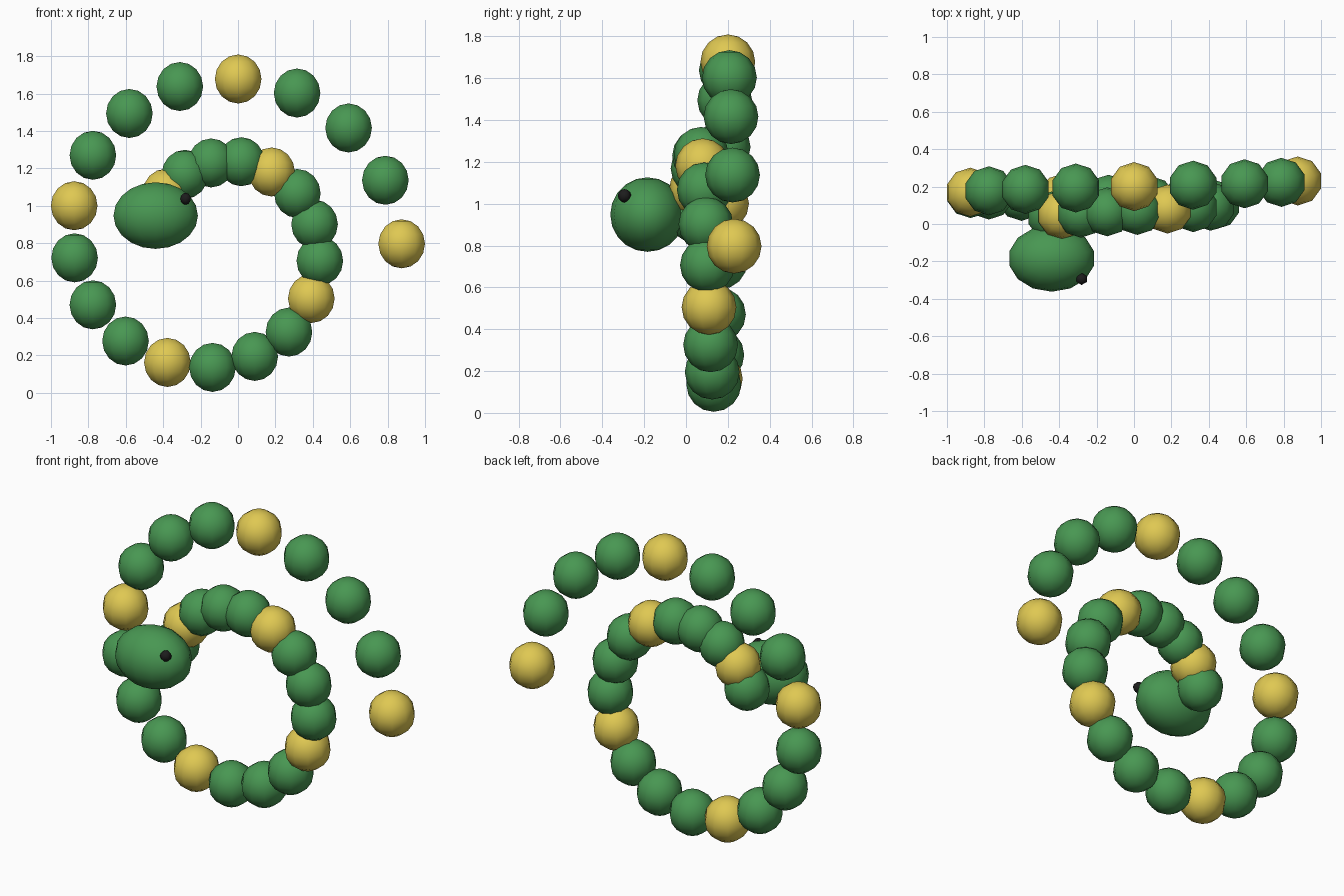
import bpy
import math
from mathutils import Vector

cube = bpy.data.objects.get("Cube")
if cube:
    bpy.data.objects.remove(cube, do_unlink=True)


def make_material(name, rgb):
    mat = bpy.data.materials.new(name)
    mat.use_nodes = True
    color = (*rgb, 1.0)
    mat.diffuse_color = color
    mat.node_tree.nodes["Principled BSDF"].inputs["Base Color"].default_value = color
    return mat


def ball(name, center, radius, segments, rings, mat, stretch=1.0):
    """Smooth low-poly ball, optionally stretched along x."""
    bpy.ops.mesh.primitive_uv_sphere_add(
        segments=segments, ring_count=rings, radius=radius, location=center)
    obj = bpy.context.object
    obj.name = name
    obj.scale.x = stretch
    obj.data.materials.append(mat)
    bpy.ops.object.shade_smooth()
    return obj


green = make_material("leaf_green", (0.065, 0.31, 0.085))
yellow = make_material("band_yellow", (0.74, 0.58, 0.085))
black = make_material("eye_black", (0.012, 0.012, 0.012))

# Coiled body: beads along a shrinking spiral, from the tail tip to the neck
BEADS = 26
CENTER = Vector((-0.115, 0.23, 0.797))
for i in range(BEADS):
    angle = 0.36 * i
    reach = 0.99 - 0.0253 * i
    position = CENTER + Vector((reach * math.cos(angle), -0.0075 * i, reach * math.sin(angle)))
    banded = i % 4 == 0
    ball(f"body_bead_{i + 1}", position, 0.131, 10, 8, yellow if banded else green)

# Head sits in front of the innermost bead, facing +x
head_center = Vector((-0.44, -0.184, 0.948))
ball("head", head_center, 0.178, 14, 10, green, stretch=1.3)

# Single eye on the outer front of the head
ball("eye", head_center + Vector((0.16, -0.11, 0.09)), 0.032, 6, 6, black)
